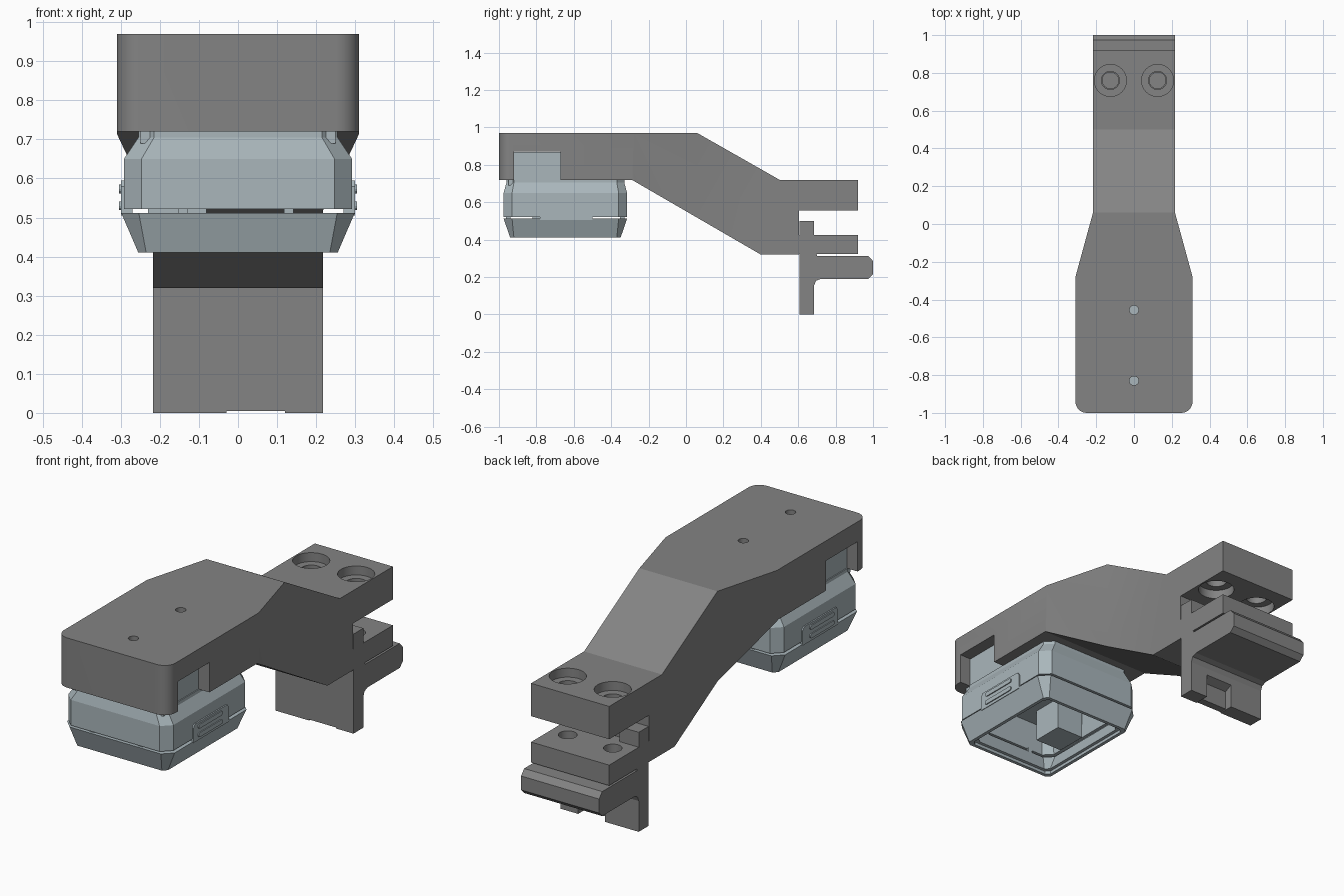
import bpy, bmesh, math
from mathutils import Vector

if "Cube" in bpy.data.objects:
    bpy.data.objects.remove(bpy.data.objects["Cube"], do_unlink=True)


def material(name, rgb):
    m = bpy.data.materials.new(name)
    m.use_nodes = True
    m.diffuse_color = (*rgb, 1)
    m.node_tree.nodes["Principled BSDF"].inputs["Base Color"].default_value = (*rgb, 1)
    return m


GRAY = material("mid gray", (0.23, 0.23, 0.23))
BLUE = material("pale blue gray", (0.40, 0.47, 0.50))


def make(name, bm, mat):
    bmesh.ops.recalc_face_normals(bm, faces=bm.faces)
    mesh = bpy.data.meshes.new(name)
    bm.to_mesh(mesh)
    bm.free()
    mesh.materials.append(mat)
    ob = bpy.data.objects.new(name, mesh)
    bpy.context.collection.objects.link(ob)
    return ob


def prism(name, pts, axis, lo, hi, mat=GRAY):
    """Extrude a 2D outline along x (points are y, z) or along z (points are x, y)."""
    bm = bmesh.new()
    place = (lambda a, b: (lo, a, b)) if axis == "x" else (lambda a, b: (a, b, lo))
    face = bm.faces.new([bm.verts.new(place(*p)) for p in pts])
    new = bmesh.ops.extrude_face_region(bm, geom=[face])["geom"]
    step = Vector((hi - lo, 0, 0)) if axis == "x" else Vector((0, 0, hi - lo))
    bmesh.ops.translate(bm, vec=step, verts=[v for v in new if isinstance(v, bmesh.types.BMVert)])
    return make(name, bm, mat)


def box(name, x, y, z, mat=GRAY):
    return prism(name, [(x[0], y[0]), (x[1], y[0]), (x[1], y[1]), (x[0], y[1])], "z", *z, mat)


def cylinder(name, x, y, r, z, mat=GRAY):
    ring = [(x + r * math.cos(i * math.tau / 32), y + r * math.sin(i * math.tau / 32)) for i in range(32)]
    return prism(name, ring, "z", *z, mat)


def boolean(ob, cutter, operation="DIFFERENCE"):
    mod = ob.modifiers.new("cut", "BOOLEAN")
    mod.operation, mod.solver, mod.object = operation, "EXACT", cutter
    bpy.context.view_layer.objects.active = ob
    bpy.ops.object.modifier_apply(modifier=mod.name)
    bpy.data.objects.remove(cutter, do_unlink=True)


def smooth(ob):
    bpy.ops.object.select_all(action="DESELECT")
    ob.select_set(True)
    bpy.context.view_layer.objects.active = ob
    bpy.ops.object.shade_smooth_by_angle(angle=math.radians(25))


def loft(name, sections, closed, mat, cy=-0.645):
    """Stack chamfered rectangles (half x, half y, z, chamfer)."""
    bm = bmesh.new()
    rings = []
    for hx, hy, z, c in sections:
        pts = [(hx, hy - c), (hx - c, hy), (c - hx, hy), (-hx, hy - c),
               (-hx, c - hy), (c - hx, -hy), (hx - c, -hy), (hx, c - hy)]
        rings.append([bm.verts.new((x, cy + y, z)) for x, y in pts])
    pairs = list(zip(rings, rings[1:]))
    if closed:
        pairs.append((rings[-1], rings[0]))
    else:
        bm.faces.new(rings[0])
        bm.faces.new(rings[-1])
    for a, b in pairs:
        for i in range(8):
            j = (i + 1) % 8
            bm.faces.new((a[i], a[j], b[j], b[i]))
    return make(name, bm, mat)


# Cranked arm: side outline intersected with its tapering plan
W = 0.217
arm = prism("arm", [(-1, 0.97), (0.06, 0.97), (0.5, 0.72), (0.92, 0.72), (0.92, 0.555),
                    (0.605, 0.555), (0.605, 0.32), (0.4, 0.32), (-0.29, 0.72), (-1, 0.72)],
            "x", -0.4, 0.4)
R = 0.06
corner = [(0.31 - R + R * math.cos(a), -1 + R - R * math.sin(a))
          for a in [i * math.pi / 16 for i in range(9)]]
half = [(W, 1.1), (W, 0.06), (0.31, -0.28)] + corner
plan = half + [(-x, y) for x, y in reversed(half)]
boolean(arm, prism("plan_cutter", plan, "z", 0, 1.2), "INTERSECT")

# Side windows, screw holes and counterbores in the arm
boolean(arm, box("window_cutter", (-0.5, 0.5), (-0.92, -0.67), (0.6, 0.87)))
for y in (-0.83, -0.455):
    boolean(arm, cylinder("screw_cutter", 0, y, 0.024, (0.84, 1.1)))
for x in (-0.125, 0.125):
    boolean(arm, cylinder("bore_cutter", x, 0.76, 0.048, (0.5, 0.8)))
    for z in ((0.675, 0.8), (0.5, 0.6)):
        boolean(arm, cylinder("counterbore_cutter", x, 0.76, 0.085, z))
smooth(arm)

# Lower clamp plate with bolt holes
plate = box("clamp_plate", (-W, W), (0.605, 0.92), (0.322, 0.425))
for x in (-0.125, 0.125):
    boolean(plate, cylinder("bolt_cutter", x, 0.76, 0.043, (0.2, 0.5)))
smooth(plate)

# Upright jaw with a rail projecting backwards
jaw = prism("jaw_rail", [(0.607, 0.5), (0.645, 0.5), (0.645, 0.425), (0.685, 0.425), (0.7, 0.313),
                         (0.975, 0.313), (1, 0.285), (1, 0.215), (0.975, 0.19), (0.72, 0.19),
                         (0.695, 0.18), (0.685, 0.155), (0.685, 0.12), (0.645, 0.1),
                         (0.645, 0.005), (0.607, 0.005)], "x", -W, W)
for name, x in (("left", (0.12, W)), ("right", (-W, -0.03))):
    box(name + "_jaw_foot", x, (0.607, 0.685), (0, 0.13))
for name, s in (("left", 1), ("right", -1)):
    a, b = sorted((s * 0.11, s * W))
    box(name + "_jaw_stop", (a, b), (0.64, 0.685), (0.42, 0.5))

# Device housing: mounting block, upper shell and hollow lower frame
box("mount_block", (-0.25, 0.25), (-0.95, -0.4), (0.69, 0.868), BLUE)
loft("upper_shell", [(0.235, 0.275, 0.66, 0.04), (0.255, 0.295, 0.522, 0.04),
                     (0.292, 0.33, 0.522, 0.045), (0.292, 0.33, 0.65, 0.045),
                     (0.255, 0.315, 0.705, 0.04), (0.255, 0.315, 0.722, 0.04)], False, BLUE)
loft("lower_frame", [(0.255, 0.295, 0.41, 0.02), (0.299, 0.33, 0.512, 0.045),
                     (0.262, 0.295, 0.512, 0.04), (0.222, 0.262, 0.425, 0.02),
                     (0.238, 0.278, 0.425, 0.02), (0.238, 0.278, 0.41, 0.02)], True, BLUE)

# Posts joining the shells and the inner module
for x in (-0.14, 0.13):
    for y in (-0.95, -0.34):
        box("joint_post", (x - 0.012, x + 0.012), (y - 0.012, y + 0.012), (0.505, 0.53), BLUE)
box("inner_module", (-0.23, -0.08), (-0.82, -0.66), (0.5, 0.67), BLUE)

# Side latches with two raised grip bars each
for side, s in (("left", 1), ("right", -1)):
    a, b = sorted((s * 0.27, s * 0.299))
    prism(side + "_latch", [(-0.78, 0.505), (-0.5, 0.505), (-0.5, 0.58), (-0.512, 0.595),
                            (-0.768, 0.595), (-0.78, 0.58)], "x", a, b, BLUE)
    for z in (0.53, 0.573):
        a, b = sorted((s * 0.295, s * 0.304))
        ends = [(-0.65 + sy * 0.085 + 0.011 * math.cos(t), z + 0.011 * math.sin(t))
                for sy, start in ((1, -math.pi / 2), (-1, math.pi / 2))
                for t in [start + k * math.pi / 6 for k in range(7)]]
        prism(side + "_grip_bar", ends, "x", a, b, BLUE)
